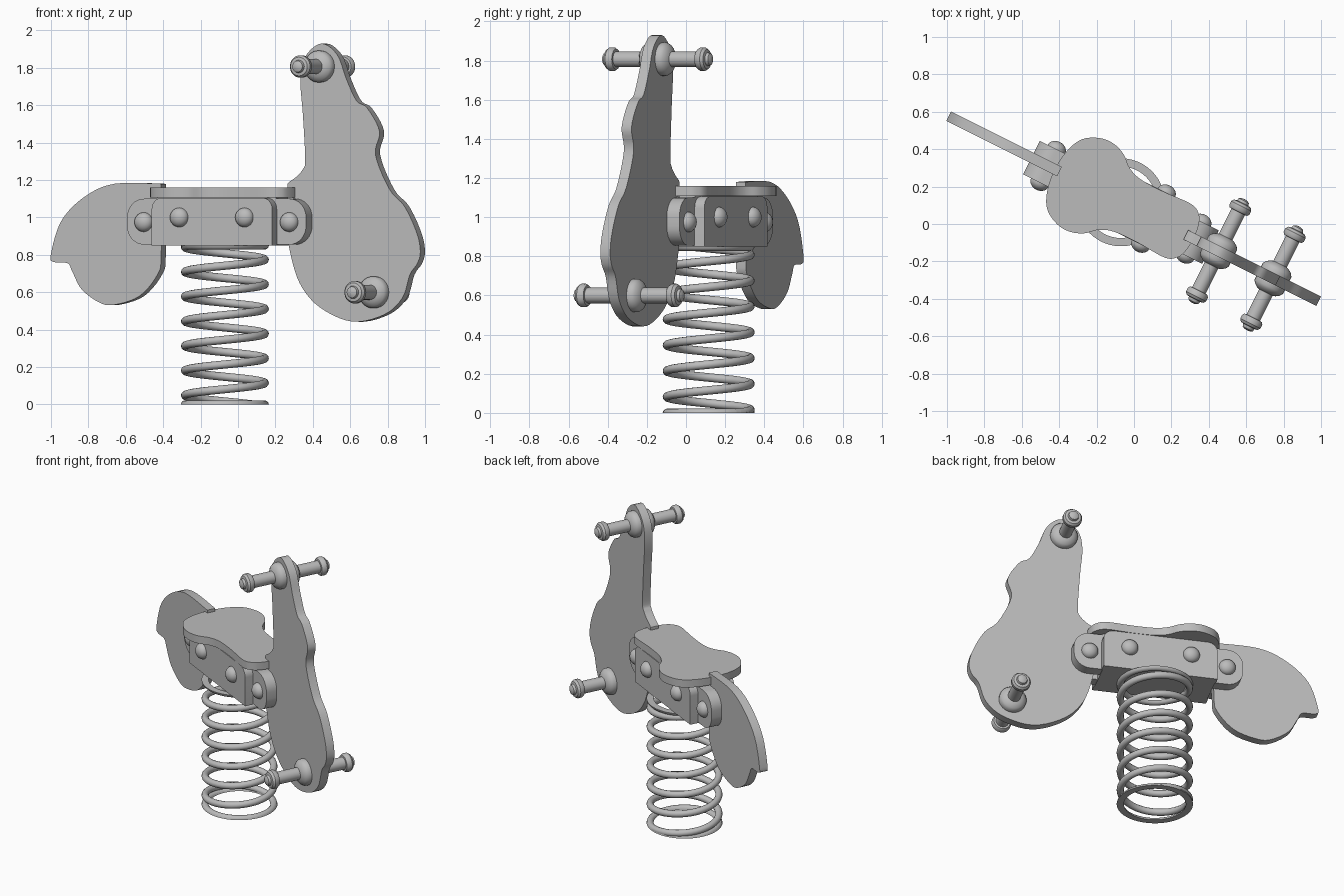
import bpy, bmesh, math
from mathutils import Matrix, Vector

if "Cube" in bpy.data.objects:
    bpy.data.objects.remove(bpy.data.objects["Cube"], do_unlink=True)

# One grey finish for every part
grey = bpy.data.materials.new("plain grey")
grey.use_nodes = True
tone = (0.5, 0.5, 0.5, 1)
grey.diffuse_color = tone
grey.node_tree.nodes["Principled BSDF"].inputs["Base Color"].default_value = tone

# Parts are made along local x, then turned to the ride's heading
PLACE = Matrix.Translation((-0.07, 0.116, 0)) @ Matrix.Rotation(-math.atan(0.5), 4, 'Z')


def finish(name, bm):
    bmesh.ops.remove_doubles(bm, verts=bm.verts, dist=1e-5)
    bmesh.ops.recalc_face_normals(bm, faces=bm.faces)
    mesh = bpy.data.meshes.new(name)
    bm.to_mesh(mesh)
    bm.free()
    mesh.materials.append(grey)
    obj = bpy.data.objects.new(name, mesh)
    bpy.context.collection.objects.link(obj)
    obj.matrix_world = PLACE
    bpy.ops.object.select_all(action='DESELECT')
    obj.select_set(True)
    bpy.context.view_layer.objects.active = obj
    bpy.ops.object.shade_smooth_by_angle(angle=math.radians(35))
    return obj


def smooth_loop(points, steps=5):
    """Closed flowing outline; a point given twice makes a corner."""
    out, n = [], len(points)
    for i in range(n):
        a, b, c, d = (Vector(points[(i + k) % n]) for k in (-1, 0, 1, 2))
        if (c - b).length < 1e-6:
            continue
        for s in range(steps):
            t = s / steps
            out.append(b + (c - a) * t / 2 + (2 * a - 5 * b + 4 * c - d) * t * t / 2
                       + (3 * b - a - 3 * c + d) * t ** 3 / 2)
    return out


def slab(name, outline, start, end, flat=False):
    """Extrude an outline: upright along y, or flat along z."""
    bm = bmesh.new()
    rings = []
    for depth in (start, end):
        rings.append([bm.verts.new((p[0], p[1], depth) if flat else (p[0], depth, p[1]))
                      for p in outline])
        bm.faces.new(rings[-1])
    n = len(outline)
    for i in range(n):
        j = (i + 1) % n
        bm.faces.new((rings[0][i], rings[0][j], rings[1][j], rings[1][i]))
    return finish(name, bm)


def rounded_rect(x0, x1, z0, z1, radii):
    """Corner radii run: low left, low right, high right, high left."""
    out = []
    corners = [(x0, z0, 1, 1), (x1, z0, -1, 1), (x1, z1, -1, -1), (x0, z1, 1, -1)]
    for k, ((x, z, sx, sz), r) in enumerate(zip(corners, radii)):
        for s in range(9 if r else 1):
            a = math.pi * (1 + k / 2 + s / 16)
            out.append((x + sx * r + r * math.cos(a), z + sz * r + r * math.sin(a))
                       if r else (x, z))
    return out


def lathe(name, profile, x, z, side, base=0.0, segments=32):
    """Turn (radius, distance) points about an axis across the ride."""
    bm = bmesh.new()
    rings = []
    for r, d in profile:
        rings.append([bm.verts.new((x + r * math.cos(2 * math.pi * i / segments),
                                    side * (base + d),
                                    z + r * math.sin(2 * math.pi * i / segments)))
                      for i in range(segments)])
    for lo, hi in zip(rings, rings[1:]):
        for i in range(segments):
            j = (i + 1) % segments
            bm.faces.new((lo[i], lo[j], hi[j], hi[i]))
    return finish(name, bm)


# Head plate
head = [(.40, .83), (.46, .65), (.58, .52), (.775, .443), (.965, .48), (1.075, .57),
        (1.12, .695), (1.165, .755), (1.182, .82), (1.16, .92), (1.087, 1.06),
        (.998, 1.15), (.914, 1.335), (.938, 1.46), (.864, 1.585), (.80, 1.625),
        (.74, 1.74), (.685, 1.87), (.59, 1.93), (.494, 1.86), (.465, 1.74),
        (.48, 1.55), (.494, 1.31), (.478, 1.255), (.438, 1.215), (.394, 1.185),
        (.388, 1.15), (.388, .95)]
slab("head_plate", smooth_loop(head), -.028, .028)

# Tail plate
tail = [(-.367, 1.18), (-.367, 1.18), (-.647, 1.18), (-.826, 1.11), (-.965, .98),
        (-1.027, .80), (-1.01, .762), (-.926, .755), (-.898, .71), (-.842, .615),
        (-.736, .545), (-.647, .533), (-.496, .58), (-.389, .695), (-.367, .80)]
slab("tail_plate", smooth_loop(tail), -.028, .028)

# Seat, wide at the back and narrow at the front
half = [(-.38, .12), (-.335, .21), (-.25, .258), (-.17, .262), (-.1, .235),
        (-.04, .185), (.04, .157), (.18, .153), (.34, .16), (.4, .13), (.425, .08)]
seat = [(-.395, 0)] + half + [(.435, 0)] + [(x, -y) for x, y in reversed(half)]
slab("seat", smooth_loop(seat), 1.108, 1.16, flat=True)

# Body under the seat
slab("body_core", rounded_rect(-.355, .355, .85, 1.108, (0, 0, 0, 0)), -.1, .1)

dome = [(.052 * math.cos(a * math.pi / 16), .042 * math.sin(a * math.pi / 16))
        for a in range(9)]
grip = [(.085, .026), (.085, .05), (.075, .066), (.055, .08), (.04, .085),
        (.04, .235), (.052, .236), (.06, .248), (.06, .27), (.05, .284),
        (.034, .287), (.03, .302), (.016, .309), (0, .311)]

for side, hand in ((1, "back"), (-1, "front")):
    # Side planks and their bolts
    slab(f"{hand}_plank", rounded_rect(-.36, .36, .85, 1.105, (0, 0, .06, .06)),
         side * .1, side * .155)
    for end, place in ((1, "head"), (-1, "tail")):
        lathe(f"{hand}_{place}_plank_bolt", dome, end * .195, 1.0, side, .155)
        # Clamps gripping the end plates, with bolts
        shape = [(end * x, z) for x, z in
                 rounded_rect(.3, .535, .855, 1.1, (0, .1, .1, 0))]
        slab(f"{hand}_{place}_clamp", shape, side * .028, side * .1)
        lathe(f"{hand}_{place}_clamp_bolt", dome, end * .435, .975, side, .1)
    # Hand grips and foot rests
    lathe(f"{hand}_hand_grip", grip, .584, 1.807, side)
    lathe(f"{hand}_foot_rest", grip, .909, .6, side)

# Coil spring with flattened ground ends
RADIUS, WIRE, PITCH, TOP = .213, .022, .132, .85
STEPS, SIDES = 48, 12
heading = math.atan(0.5)
bm = bmesh.new()
rings = []
first, last = int(-1.9 * STEPS), int(6.6 * STEPS)
for i in range(first, last + 1):
    turn = i / STEPS
    a = 2 * math.pi * turn + heading
    height = min(max(.115 + PITCH * turn, 0), TOP)
    ring = []
    for k in range(SIDES):
        b = 2 * math.pi * k / SIDES
        r = RADIUS + WIRE * math.cos(b)
        z = min(max(height + WIRE * math.sin(b), 0), TOP)
        ring.append(bm.verts.new((r * math.cos(a), r * math.sin(a), z)))
    rings.append(ring)
for lo, hi in zip(rings, rings[1:]):
    for k in range(SIDES):
        m = (k + 1) % SIDES
        bm.faces.new((lo[k], lo[m], hi[m], hi[k]))
bm.faces.new(rings[0])
bm.faces.new(rings[-1])
finish("coil_spring", bm)
